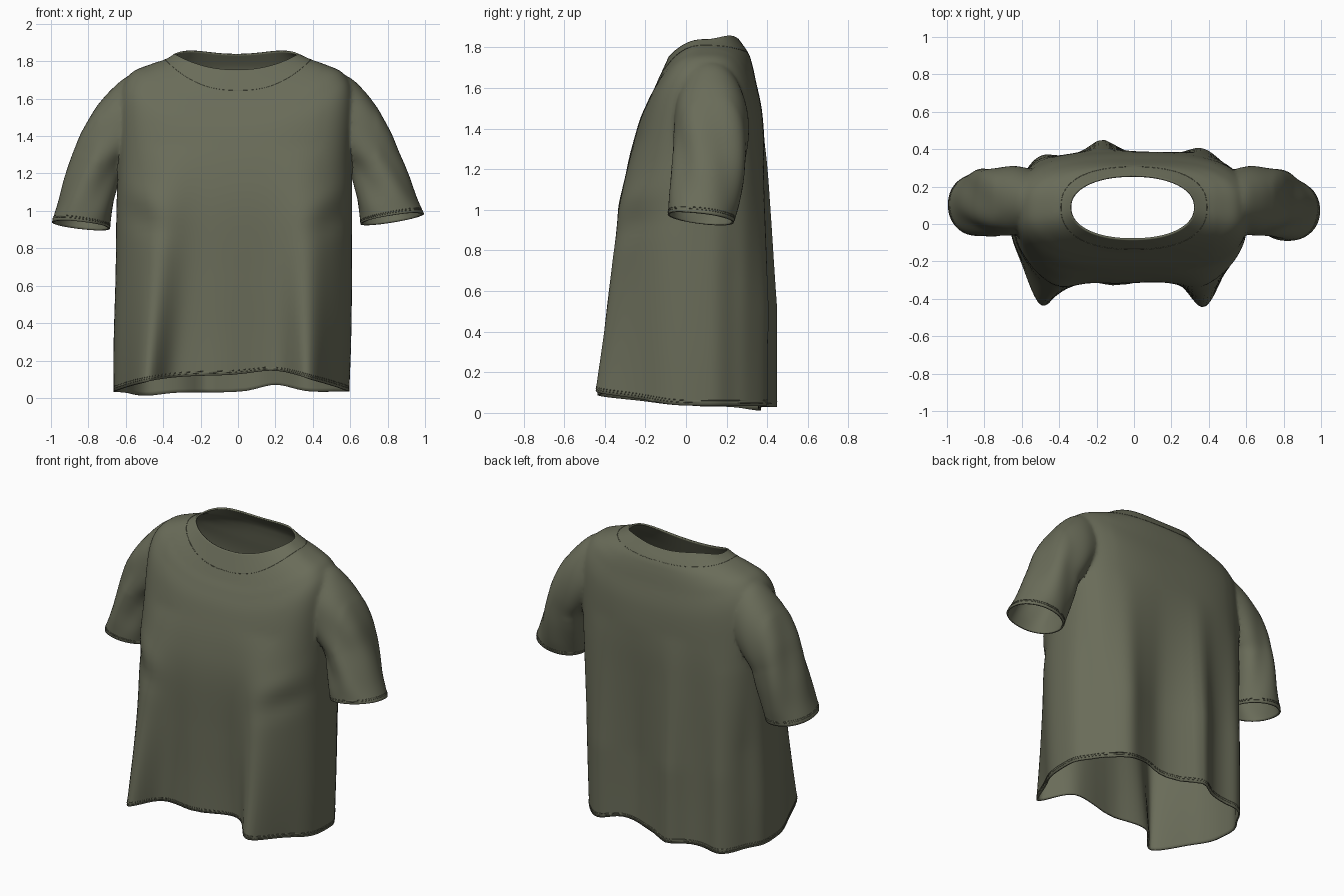
import bpy, bmesh, math
from mathutils import Vector

cube = bpy.data.objects.get("Cube")
if cube:
    bpy.data.objects.remove(cube)

OLIVE = (0.143, 0.15, 0.1, 1)
cloth = bpy.data.materials.new("olive cloth")
cloth.use_nodes = True
cloth.diffuse_color = OLIVE
shader = cloth.node_tree.nodes["Principled BSDF"]
shader.inputs["Base Color"].default_value = OLIVE
shader.inputs["Roughness"].default_value = 0.9

# Torso levels: front z, side z, back z, right x, left x, front y, back y
TORSO = [
    (.12, .035, .03, -.665, .595, -.30, .38),
    (.35, .30, .30, -.665, .605, -.30, .38),
    (.65, .65, .65, -.655, .61, -.305, .385),
    (1.0, 1.0, 1.0, -.65, .61, -.31, .39),
    (1.22, 1.32, 1.25, -.64, .61, -.285, .39),
    (1.42, 1.62, 1.48, -.63, .615, -.235, .375),
    (1.53, 1.735, 1.63, -.575, .565, -.19, .345),
    (1.59, 1.78, 1.72, -.48, .475, -.16, .325),
    (1.645, 1.81, 1.775, -.39, .39, -.135, .305),
    (1.755, 1.84, 1.84, -.34, .325, -.085, .26),
]
# Sleeve levels: inner x, inner z, outer x, outer z, front y, back y
SLEEVE = [
    (.655, .93, .995, .985, -.09, .235),
    (.645, 1.0, .95, 1.08, -.085, .26),
    (.625, 1.1, .905, 1.20, -.07, .285),
    (.60, 1.2, .86, 1.31, -.06, .30),
    (.55, 1.26, .815, 1.43, -.06, .31),
    (.50, 1.32, .75, 1.55, -.06, .31),
    (.45, 1.37, .67, 1.65, -.05, .295),
    (.40, 1.40, .575, 1.725, -.02, .26),
    (.30, 1.42, .44, 1.69, .02, .20),
]


def level(rows, t):
    """Smooth interpolation through the listed levels."""
    i = min(int(t), len(rows) - 2)
    f = t - i
    p0, p1, p2, p3 = (rows[min(max(i + k, 0), len(rows) - 1)] for k in (-1, 0, 1, 2))
    return [b + .5 * f * (c - a + f * (2*a - 5*b + 4*c - d + f * (3*(b - c) + d - a)))
            for a, b, c, d in zip(p0, p1, p2, p3)]


def bump(v, centre, width):
    return math.exp(-((v - centre) / width) ** 2)


def squared(v, power):
    return math.copysign(abs(v) ** power, v)


def torso_point(a, t):
    zf, zs, zb, xl, xr, yf, yb = level(TORSO, t)
    c, s = math.cos(a), math.sin(a)
    power = 2 / (2.9 - .1 * max(0, t - 4) - .1 * max(0, t - 7))
    x = (xl + xr) / 2 + (xr - xl) / 2 * squared(c, power)
    yc = .08 + .01 * min(t, 3) / 3
    z = zs + s * s * ((zb if s > 0 else zf) - zs)
    side = abs(s) ** power
    drape = max(0, 1 - z / 1.35)
    if s < 0:
        # front pleats and the soft pull lines under the arms
        y = yc + (yf - yc) * side
        fold = (.21 * bump(x, -.50 + .08 * z, .09 + .05 * z) + .20 * bump(x, .375, .095 + .05 * z)
                + .03 * bump(x, -.10, .12))
        y -= fold * drape * min(1, side * 1.4)
        for sx in (-1, 1):
            slant = z - .35 * (abs(x) - .5)
            y -= .014 * bump(x, sx * .5, .12) * (bump(slant, 1.07, .08) - bump(slant, .94, .07))
        z += .03 * bump(x, .2, .16) * max(0, 1 - t)
    else:
        # back pleats, side creases and the raised rear corners of the neck
        y = yc + (yb - yc) * side
        fold = .07 * bump(x, -.17, .09) + .055 * bump(x, .37, .10) + .04 * bump(x, -.50, .08)
        fold -= .03 * bump(x, .1, .1)
        y += fold * min(1, drape * 1.6) * side
        z += (.04 * bump(x, .2, .12) - .02 * bump(x, -.5, .12)) * max(0, 1 - t)
        z += .07 * (s * c) ** 2 * max(0, t - 8)
        x -= .03 * c * bump(y, .24, .07) * min(1, drape * 2)
    return Vector((x, y, z))


def sleeve_point(a, t, side):
    xi, zi, xo, zo, yf, yb = level(SLEEVE, t)
    ripple = 1 + .045 * math.sin(5 * a + t) * math.sin(min(t, 6) / 6 * math.pi)
    c = squared(math.cos(a), .94) * ripple
    s = squared(math.sin(a), .94) * ripple
    low = max(0, 1 - t / 3)
    x = (xi + xo) / 2 + (xo - xi) / 2 * c
    z = (zi + zo) / 2 + (zo - zi) / 2 * c - .02 * s * low
    y = (yf + yb) / 2 + (yb - yf) / 2 * s
    if side < 0:
        # the right sleeve hangs a little lower and wider
        z -= (.035 + .01 * c) * low
        x += .03 * (1 - c) / 2 * low + .02 * math.sin(min(t, 7) / 7 * math.pi)
        y += .03 * low
    return Vector((side * x, y, z))


def loft(name, point, top, segments, steps):
    """Closed tube with one large cap at each end."""
    bm = bmesh.new()
    rings = [[bm.verts.new(point(2 * math.pi * k / segments, top * j / steps))
              for k in range(segments)] for j in range(steps + 1)]
    for lo, hi in zip(rings, rings[1:]):
        for k in range(segments):
            n = (k + 1) % segments
            bm.faces.new((lo[k], lo[n], hi[n], hi[k]))
    bm.faces.new(rings[0][::-1])
    bm.faces.new(rings[-1])
    bmesh.ops.recalc_face_normals(bm, faces=bm.faces)
    mesh = bpy.data.meshes.new(name)
    bm.to_mesh(mesh)
    bm.free()
    mesh.materials.append(cloth)
    obj = bpy.data.objects.new(name, mesh)
    bpy.context.collection.objects.link(obj)
    return obj


def stitch(name, point, t):
    """Thin raised seam running round a tube at one level."""
    curve = bpy.data.curves.new(name, "CURVE")
    curve.dimensions = "3D"
    curve.bevel_depth = .0018
    curve.bevel_resolution = 0
    spline = curve.splines.new("POLY")
    count = 128
    spline.points.add(count - 1)
    for k, p in enumerate(spline.points):
        p.co = (*point(2 * math.pi * k / count, t), 1)
    spline.use_cyclic_u = True
    curve.materials.append(cloth)
    bpy.context.collection.objects.link(bpy.data.objects.new(name, curve))


# Body and sleeves joined into one garment
shirt = loft("shirt_body", torso_point, len(TORSO) - 1, 128, 72)
bpy.context.view_layer.objects.active = shirt
for side, label in ((1, "left"), (-1, "right")):
    def arm(a, t, side=side):
        return sleeve_point(a, t, side)
    sleeve = loft(label + "_sleeve", arm, len(SLEEVE) - 1, 56, 48)
    join = shirt.modifiers.new("join_sleeve", "BOOLEAN")
    join.operation = "UNION"
    join.solver = "EXACT"
    join.object = sleeve
    bpy.ops.object.modifier_apply(modifier=join.name)
    bpy.data.objects.remove(sleeve)
    stitch(label + "_cuff_stitch", arm, .35)
    stitch(label + "_cuff_edge_stitch", arm, .25)

# Open the neck, hem and cuffs, then soften the armhole seams
bm = bmesh.new()
bm.from_mesh(shirt.data)
caps = [f for f in bm.faces if len(f.verts) > 30]
bmesh.ops.delete(bm, geom=caps, context="FACES")
bmesh.ops.remove_doubles(bm, verts=bm.verts, dist=.002)
seam = [v for v in bm.verts if .44 < abs(v.co.x) < .74 and v.co.z > 1.2]
for _ in range(7):
    bmesh.ops.smooth_vert(bm, verts=seam, factor=.5, use_axis_x=True, use_axis_y=True, use_axis_z=True)
bm.to_mesh(shirt.data)
bm.free()

# Fabric thickness
thick = shirt.modifiers.new("fabric_thickness", "SOLIDIFY")
thick.thickness = .01
thick.offset = -1
bpy.ops.object.select_all(action="DESELECT")
shirt.select_set(True)
bpy.ops.object.shade_smooth_by_angle(angle=math.radians(60))

# Hem and collar stitching
stitch("hem_stitch", torso_point, .16)
stitch("hem_edge_stitch", torso_point, .10)
stitch("collar_stitch", torso_point, 8)
